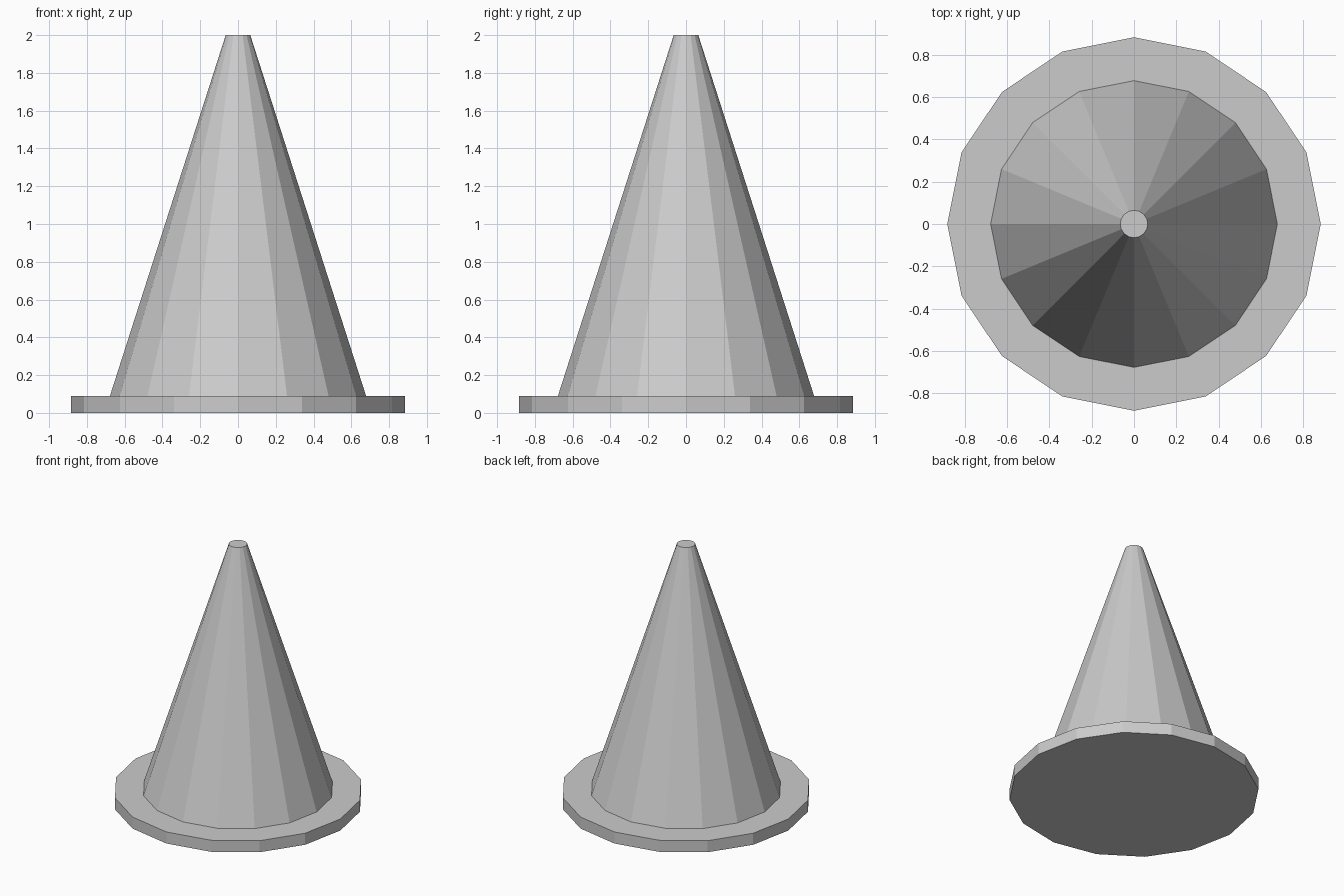
import bpy

if "Cube" in bpy.data.objects:
    bpy.data.objects.remove(bpy.data.objects["Cube"])

SIDES = 16

grey = bpy.data.materials.new("light_grey")
grey.diffuse_color = (0.6, 0.6, 0.6, 1.0)
grey.use_nodes = True
grey.node_tree.nodes["Principled BSDF"].inputs["Base Color"].default_value = grey.diffuse_color


def frustum(name, r_bottom, r_top, z0, z1):
    """Flat-faced 16-sided frustum with a corner on each axis."""
    bpy.ops.mesh.primitive_cone_add(
        vertices=SIDES, radius1=r_bottom, radius2=r_top,
        depth=z1 - z0, end_fill_type='NGON',
        location=(0, 0, (z0 + z1) / 2))
    obj = bpy.context.object
    obj.name = name
    obj.data.materials.append(grey)
    return obj


# Flat disc that the cone stands on
frustum("base_plate", 0.883, 0.883, 0.0, 0.09)

# Tapered body with a small flat tip
frustum("cone_body", 0.678, 0.065, 0.09, 2.0)
